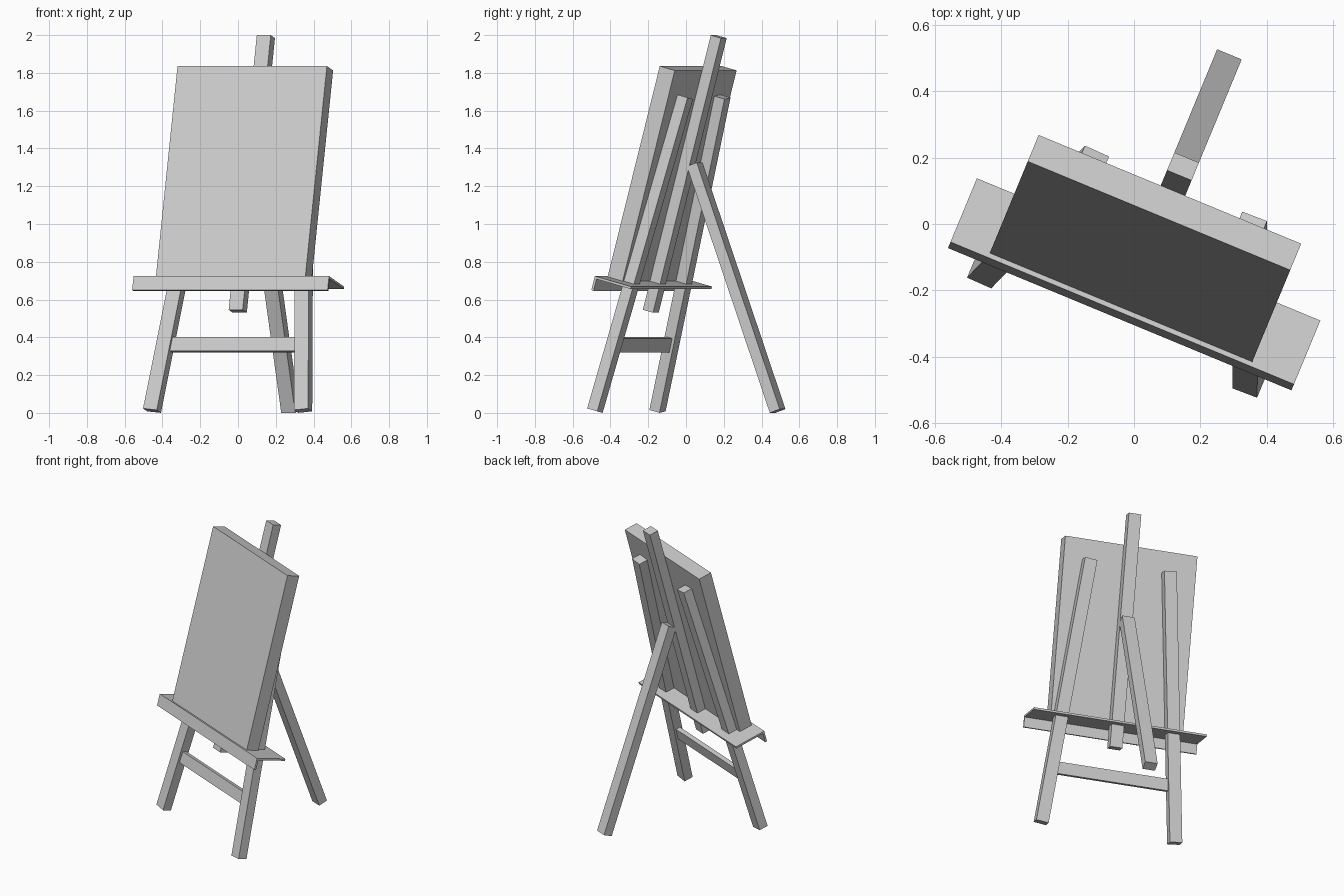
import bpy, math
from mathutils import Matrix, Vector

if "Cube" in bpy.data.objects:
    bpy.data.objects.remove(bpy.data.objects["Cube"])

MID = 0.07                       # centre line of the easel across its width
TILT = math.radians(15)          # backward lean of the front frame
TURN = Matrix.Rotation(math.radians(-22.5), 4, 'Z')
# Leaning frame: x across, y away from the viewer (normal), z up the slope
LEAN = TURN @ Matrix.Translation((MID, -0.348, 0)) @ Matrix.Rotation(-TILT, 4, 'X')
UPRIGHT = TURN @ Matrix.Translation((MID, 0, 0))

wood = bpy.data.materials.new("light_grey")
wood.diffuse_color = (0.6, 0.6, 0.6, 1)
wood.use_nodes = True
wood.node_tree.nodes["Principled BSDF"].inputs["Base Color"].default_value = wood.diffuse_color


def finish(name, verts, faces, frame):
    me = bpy.data.meshes.new(name)
    me.from_pydata([frame @ Vector(v) for v in verts], [], faces)
    me.materials.append(wood)
    ob = bpy.data.objects.new(name, me)
    bpy.context.collection.objects.link(ob)
    bpy.context.view_layer.objects.active = ob
    ob.select_set(True)
    bpy.ops.object.shade_smooth_by_angle(angle=math.radians(30))
    ob.select_set(False)
    return ob


def prism(name, profile, x0, x1, frame):
    """Extrude a (y, z) outline, counter-clockwise seen from +x, along x."""
    n = len(profile)
    verts = [(x, y, z) for x in (x0, x1) for y, z in profile]
    faces = [tuple(reversed(range(n))), tuple(range(n, 2 * n))]
    faces += [(i, (i + 1) % n, n + (i + 1) % n, n + i) for i in range(n)]
    return finish(name, verts, faces, frame)


def box(name, x, y, z, frame):
    return prism(name, [(y[0], z[0]), (y[1], z[0]), (y[1], z[1]), (y[0], z[1])],
                 x[0], x[1], frame)


def beam(name, a, b, width, depth, frame):
    """Square-ended bar from a to b."""
    a, b = Vector(a), Vector(b)
    d = b - a
    up = d.normalized()
    side = Vector((0, 1, 0)).cross(up).normalized()
    back = up.cross(side)
    basis = Matrix((side, back, up)).transposed().to_4x4()
    w, h = width / 2, depth / 2
    return box(name, (-w, w), (-h, h), (0, d.length),
               frame @ Matrix.Translation(a) @ basis)


# Front legs, splayed towards the floor
for name, s in (("left_front_leg", -1), ("right_front_leg", 1)):
    beam(name, (s * 0.433, 0.03, 0.0203), (s * 0.257, 0.03, 1.74), 0.08, 0.06, LEAN)

# Central mast behind the board
box("mast", (-0.04, 0.04), (0, 0.06), (0.565, 2.07), LEAN)

# Rear prop leg
beam("rear_leg", (0, 0.554, 0.0103), (0, 0.079, 1.315), 0.08, 0.06, UPRIGHT)

# Crossbar between the front legs
box("crossbar", (-0.36, 0.36), (0.015, 0.045), (0.344, 0.420), LEAN)

# Board resting on the tray
box("canvas", (-0.438, 0.418), (-0.089, 0), (0.722, 1.877), LEAN)

# Thin tray with a front lip
T = 0.013
prism("tray", [(-0.104, 0.645), (-0.104 + T, 0.645), (-0.104 + T, 0.722 - T),
               (0.111, 0.722 - T), (0.111, 0.722), (-0.104, 0.722)], -0.56, 0.56, LEAN)
